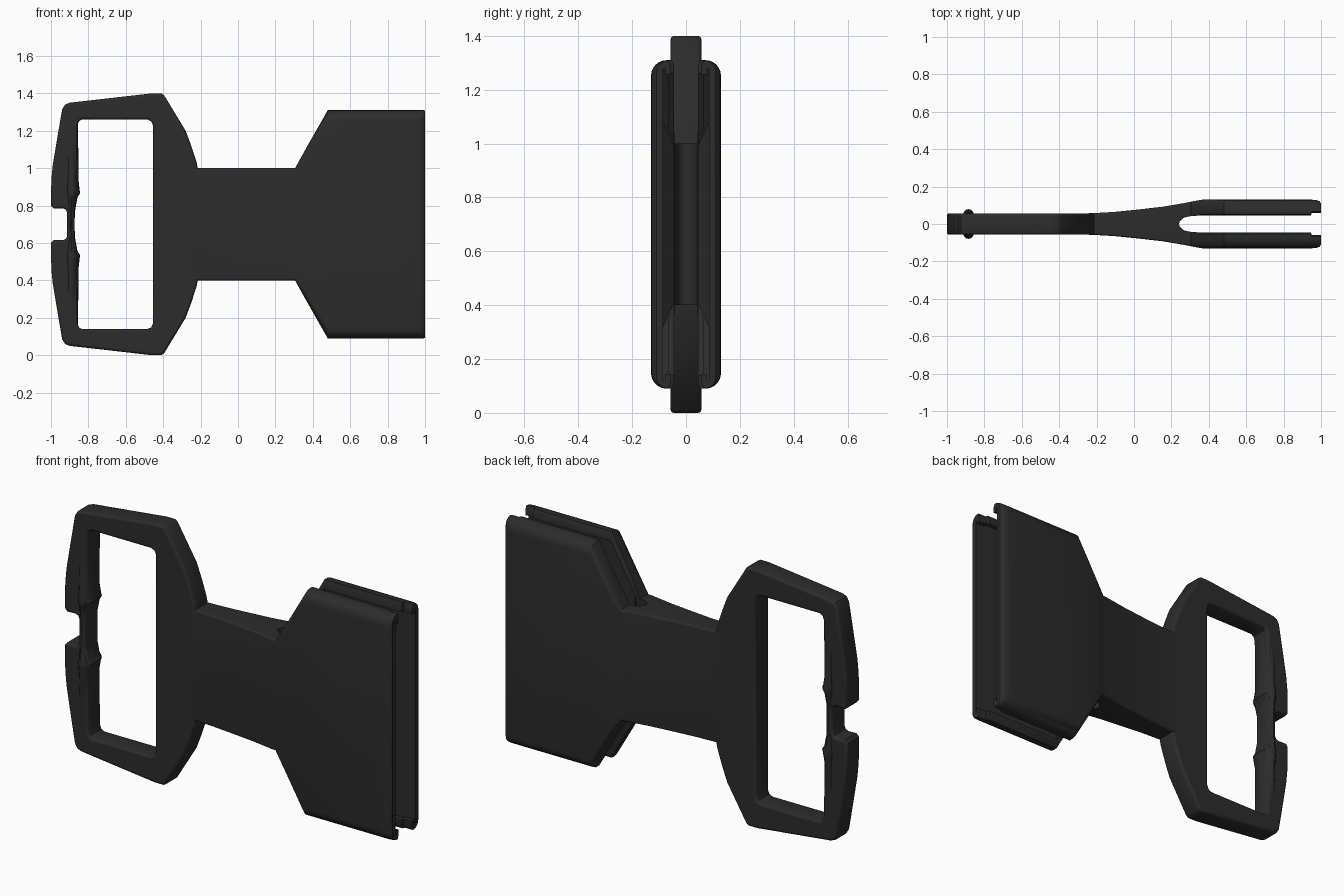
import bpy, bmesh, math

if "Cube" in bpy.data.objects:
    bpy.data.objects.remove(bpy.data.objects["Cube"])

ZC = 0.70  # mid height, everything is symmetric about it

mat = bpy.data.materials.new("dark_grey_plastic")
mat.diffuse_color = (0.025, 0.025, 0.025, 1)
mat.use_nodes = True
mat.node_tree.nodes["Principled BSDF"].inputs["Base Color"].default_value = mat.diffuse_color


def finish(ob, angle=35):
    ob.data.materials.clear()
    ob.data.materials.append(mat)
    bpy.ops.object.select_all(action='DESELECT')
    ob.select_set(True)
    bpy.context.view_layer.objects.active = ob
    bpy.ops.object.shade_smooth_by_angle(angle=math.radians(angle))


def loft(name, rings, drop_mid=False):
    """Skin a list of equal-length closed rings and cap the ends."""
    bm = bmesh.new()
    vs = [[bm.verts.new(p) for p in r] for r in rings]
    n = len(rings[0])
    for a, b in zip(vs, vs[1:]):
        for k in range(n):
            bm.faces.new((a[k], a[(k + 1) % n], b[(k + 1) % n], b[k]))
    bm.faces.new(vs[0])
    bm.faces.new(vs[-1])
    bmesh.ops.remove_doubles(bm, verts=bm.verts, dist=1e-5)
    bmesh.ops.recalc_face_normals(bm, faces=bm.faces)
    if drop_mid:  # remove the hidden faces on the mirror plane
        mid = [f for f in bm.faces if all(abs(v.co.y) < 1e-5 for v in f.verts)]
        bmesh.ops.delete(bm, geom=mid, context='FACES')
    me = bpy.data.meshes.new(name)
    bm.to_mesh(me)
    bm.free()
    ob = bpy.data.objects.new(name, me)
    bpy.context.collection.objects.link(ob)
    return ob


# --- neck and forked clamp: half section lofted along x, mirrored in y
def section(x, h, o, i, r, d):
    f = i + (0.085 - i) * d  # recess floor
    up = [(f, h - 0.055 + 0.025 * d), (i + 0.02 * d, h - 0.054 + 0.024 * d),
          (i + 0.02 * d, h - 0.053), (i, h - 0.05),
          (i, h - 0.02 * d), (i + 0.008 * d, h)]
    for k in range(7):
        a = math.pi / 2 * (1 - k / 6)
        up.append((o - r + r * math.cos(a), h - r + r * math.sin(a)))
    pts = up + [(y, -z) for y, z in reversed(up)]
    return [(x, y, ZC + z) for y, z in pts]


stations = [  # x, half height, outer y, inner y, corner radius, recess
    (-0.24, .30, .058, 0, .010, 0), (-0.20, .30, .059, 0, .010, 0),
    (-0.10, .30, .065, 0, .010, 0), (0.00, .30, .075, 0, .010, 0),
    (0.15, .30, .092, 0, .010, 0), (0.24, .30, .107, 0, .010, 0),
    (0.245, .30, .108, .015, .010, 0), (0.26, .30, .110, .030, .010, 0),
    (0.28, .30, .114, .038, .010, 0), (0.305, .30, .119, .042, .015, 0),
    (0.33, .345, .124, .044, .030, 0), (0.365, .408, .130, .045, .050, 1),
    (0.48, .61, .130, .045, .058, 1), (0.945, .61, .130, .045, .058, 1),
    (0.95, .61, .130, .058, .058, 1), (0.975, .61, .128, .058, .056, 1),
    (0.992, .61, .121, .058, .050, 1), (1.0, .608, .110, .058, .040, 1)]
clamp = loft("forked_clamp", [section(*s) for s in stations], True)
mir = clamp.modifiers.new("mirror", 'MIRROR')
mir.use_axis = (False, True, False)
mir.merge_threshold = 1e-4
finish(clamp)

# --- strap frame: outline with window, as a filled and bevelled curve
outer = [(-.215, .30), (-.222, .335), (-.25, .42), (-.28, .50), (-.395, .69),
         (-.41, .70), (-.46, .70), (-.90, .65), (-.925, .64), (-.94, .615),
         (-.965, .47), (-.99, .32), (-.998, .24), (-1.0, .10), (-.985, .083),
         (-.935, .085), (-.92, .078), (-.913, .06)]
window = [(-.455, .53), (-.464, .551), (-.485, .56), (-.835, .56), (-.85, .551),
          (-.858, .53), (-.862, .22), (-.858, .19), (-.846, .168), (-.86, .145),
          (-.873, .08)]
frame_curve = bpy.data.curves.new("strap_frame", 'CURVE')
frame_curve.dimensions = '2D'
frame_curve.fill_mode = 'BOTH'
B = 0.013
frame_curve.extrude = 0.057 - B
frame_curve.bevel_depth = B
frame_curve.bevel_resolution = 2
frame_curve.offset = -B
for half in (outer, window):
    loop = half + [(x, -z) for x, z in reversed(half)]
    sp = frame_curve.splines.new('POLY')
    sp.points.add(len(loop) - 1)
    for p, (x, z) in zip(sp.points, loop):
        p.co = (x, z, 0, 1)
    sp.use_cyclic_u = True
frame = bpy.data.objects.new("strap_frame", frame_curve)
bpy.context.collection.objects.link(frame)
frame.location.z = ZC
frame.rotation_euler.x = math.pi / 2
bpy.context.view_layer.objects.active = frame
frame.select_set(True)
bpy.ops.object.convert(target='MESH')
frame = bpy.context.view_layer.objects.active
finish(frame)

# --- swollen grip bar on the end of the frame, elliptical sections along z
half_bar = [(.55, -.892, .036, .050), (.40, -.890, .036, .062),
            (.23, -.888, .036, .070), (.185, -.886, .039, .078),
            (.165, -.885, .041, .080), (.145, -.889, .031, .074),
            (.08, -.892, .022, .064), (0, -.893, .018, .060)]
bar = half_bar + [(-z, x, rx, ry) for z, x, rx, ry in reversed(half_bar[:-1])]
N = 20
rings = [[(x + rx * math.cos(2 * math.pi * k / N), ry * math.sin(2 * math.pi * k / N), ZC + z)
          for k in range(N)] for z, x, rx, ry in bar]
finish(loft("grip_bar", rings))
